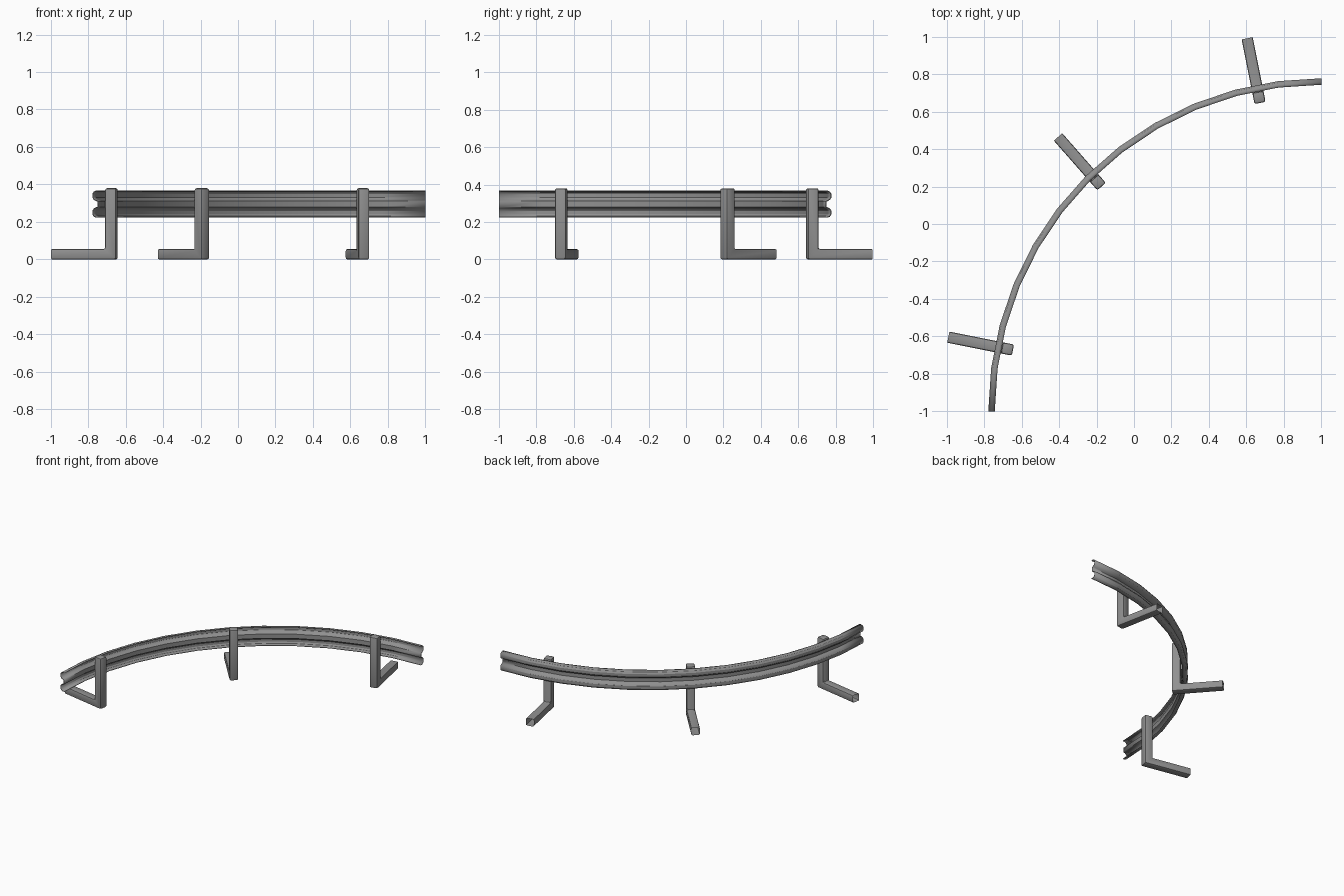
import bpy, bmesh
from math import radians, cos, sin
from mathutils import Matrix, Vector

if "Cube" in bpy.data.objects:
    bpy.data.objects.remove(bpy.data.objects["Cube"])

# Galvanised steel
steel = bpy.data.materials.new("grey_steel")
steel.use_nodes = True
GREY = (0.28, 0.28, 0.28, 1)
steel.diffuse_color = GREY
steel.node_tree.nodes["Principled BSDF"].inputs["Base Color"].default_value = GREY

CENTRE = Vector((1, -1, 0))   # centre of the bend
RAIL_Z = 0.295                # mid height of the rail
SEGMENTS = 12


def make_object(name, bm):
    bmesh.ops.recalc_face_normals(bm, faces=bm.faces)
    mesh = bpy.data.meshes.new(name)
    bm.to_mesh(mesh)
    bm.free()
    mesh.materials.append(steel)
    obj = bpy.data.objects.new(name, mesh)
    bpy.context.collection.objects.link(obj)
    bpy.ops.object.select_all(action='DESELECT')
    obj.select_set(True)
    bpy.context.view_layer.objects.active = obj
    bpy.ops.object.shade_smooth_by_angle(angle=radians(30))
    return obj


# Guard rail: a double-ridged sheet swept round a quarter circle
half = [(1.743, 0.07), (1.757, 0.07), (1.768, 0.065), (1.775, 0.054),
        (1.775, 0.036), (1.768, 0.025), (1.757, 0.019), (1.748, 0.015)]
profile = half + [(r, -z) for r, z in reversed(half)]
bm = bmesh.new()
rings = []
for i in range(SEGMENTS + 1):
    a = radians(90 + 90 * i / SEGMENTS)
    rings.append([bm.verts.new(CENTRE + Vector((r * cos(a), r * sin(a), RAIL_Z + z)))
                  for r, z in profile])
for p, q in zip(rings, rings[1:]):
    for k in range(len(profile) - 1):
        bm.faces.new((p[k], q[k], q[k + 1], p[k + 1]))
rail = make_object("guard_rail", bm)
sheet = rail.modifiers.new("sheet_thickness", 'SOLIDIFY')
sheet.thickness = 0.005
sheet.offset = 0


# Posts: bevelled L-shaped square tubes, open at the outer end of the foot
def make_post(name, position_angle, facing_angle):
    inner, outer, width, tall, foot = -0.03, 0.322, 0.06, 0.38, 0.055
    outline = [(inner, 0), (outer, 0), (outer, foot), (0.03, foot), (0.03, tall), (inner, tall)]
    bm = bmesh.new()
    face = bm.faces.new([bm.verts.new((x, -width / 2, z)) for x, z in outline])
    side = bmesh.ops.extrude_face_region(bm, geom=[face])
    moved = [v for v in side["geom"] if isinstance(v, bmesh.types.BMVert)]
    bmesh.ops.translate(bm, verts=moved, vec=(0, width, 0))
    bmesh.ops.recalc_face_normals(bm, faces=bm.faces)

    def at_end(item):
        return all(v.co.x > outer - 0.001 for v in item.verts)
    bmesh.ops.bevel(bm, geom=[e for e in bm.edges if not at_end(e)],
                    offset=0.01, segments=2, profile=0.5, affect='EDGES')
    bmesh.ops.delete(bm, geom=[f for f in bm.faces if at_end(f)], context='FACES_ONLY')
    a = radians(position_angle)
    place = CENTRE + 1.708 * Vector((cos(a), sin(a), 0))
    turn = Matrix.Rotation(radians(facing_angle), 4, 'Z')
    bmesh.ops.transform(bm, matrix=Matrix.Translation(place) @ turn, verts=bm.verts)
    make_object(name, bm)


make_post("left_post", 101.25, 101.25)
make_post("middle_post", 134.3, 131.25)
make_post("right_post", 168.75, 168.75)
